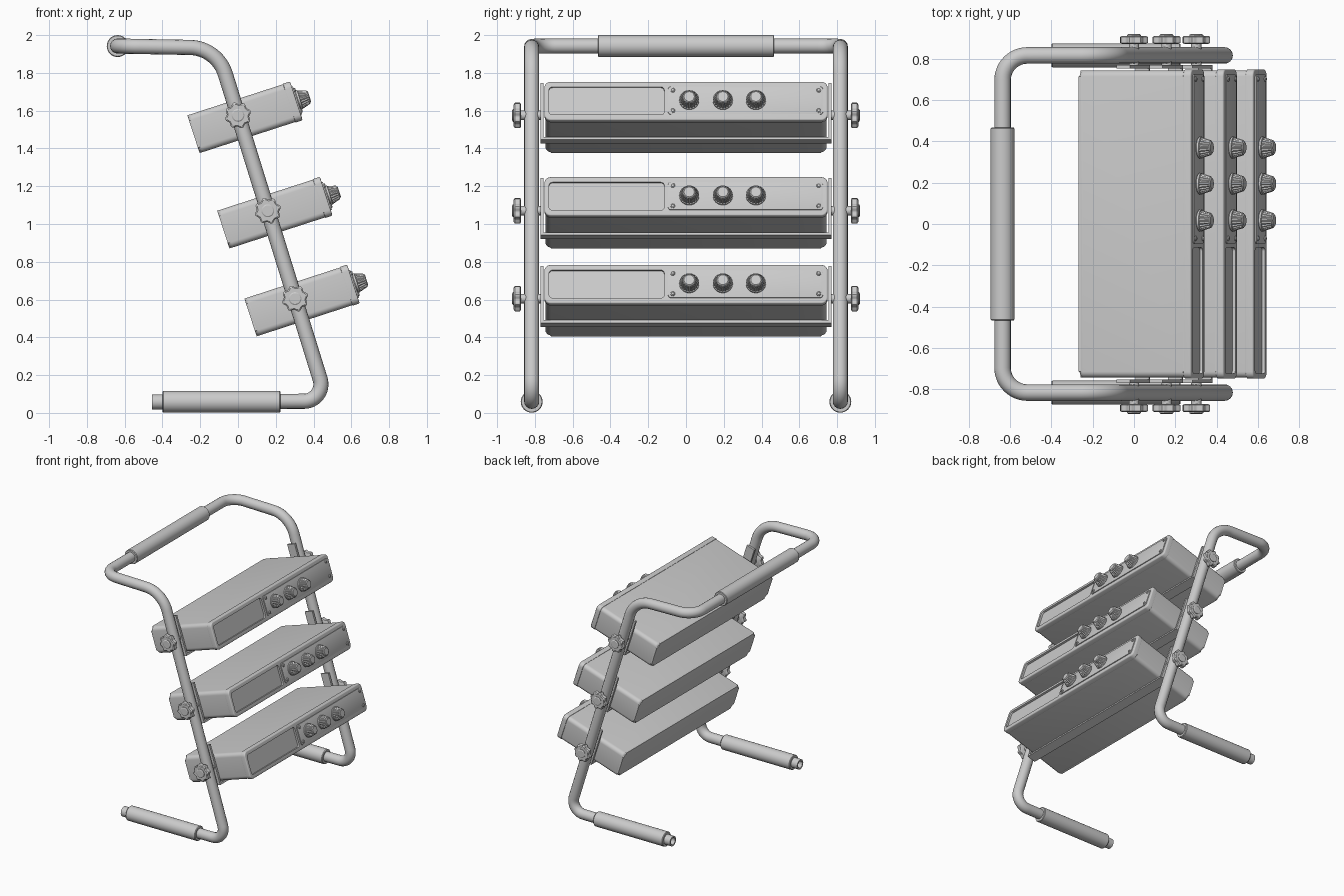
import bpy, bmesh, math
from mathutils import Matrix, Vector

if "Cube" in bpy.data.objects:
    bpy.data.objects.remove(bpy.data.objects["Cube"])

grey = bpy.data.materials.new("plain grey")
grey.diffuse_color = (0.6, 0.6, 0.6, 1)
grey.use_nodes = True
grey.node_tree.nodes["Principled BSDF"].inputs["Base Color"].default_value = grey.diffuse_color
T, R = Matrix.Translation, Matrix.Rotation
ALONG_X = R(math.pi / 2, 4, 'Y')      # local z -> x
ALONG_Y = R(-math.pi / 2, 4, 'X')     # local z -> y


def finish(name, bm, mat=Matrix()):
    bmesh.ops.recalc_face_normals(bm, faces=bm.faces)
    me = bpy.data.meshes.new(name)
    bm.to_mesh(me)
    bm.free()
    me.transform(mat)
    me.materials.append(grey)
    ob = bpy.data.objects.new(name, me)
    bpy.context.collection.objects.link(ob)
    return ob


def smooth(ob, angle=32):
    bpy.ops.object.select_all(action='DESELECT')
    ob.select_set(True)
    bpy.context.view_layer.objects.active = ob
    bpy.ops.object.shade_smooth_by_angle(angle=math.radians(angle))


def slab(name, x0, x1, cy, cz, w, h, r, mat, bev0=0, bev1=0):
    """Rounded rectangle in y-z, extruded along x, with optional end bevels."""
    bm = bmesh.new()
    pts = []
    for q, (sy, sz) in enumerate(((1, 1), (-1, 1), (-1, -1), (1, -1))):
        for i in range(7):
            a = math.pi / 2 * (q + i / 6)
            pts.append((cy + sy * (w / 2 - r) + r * math.cos(a),
                        cz + sz * (h / 2 - r) + r * math.sin(a)))
    rings = [[bm.verts.new((x, y, z)) for y, z in pts] for x in (x0, x1)]
    n = len(pts)
    for i in range(n):
        j = (i + 1) % n
        bm.faces.new((rings[0][i], rings[0][j], rings[1][j], rings[1][i]))
    caps = [bm.faces.new(ring) for ring in rings]
    for k, b in ((0, bev0), (1, bev1)):
        if b:
            bmesh.ops.bevel(bm, geom=list(caps[k].edges), offset=b, segments=4,
                            profile=0.5, affect='EDGES')
    return finish(name, bm, mat)


def turned(name, rings, mat, n=32, lobes=0):
    """Stacked rings (radius, height, lobe depth) around local z."""
    bm = bmesh.new()
    rows = []
    for r, h, d in rings:
        row = []
        for i in range(n):
            a = 2 * math.pi * i / n
            q = r * (1 + d * math.cos(lobes * a))
            row.append(bm.verts.new((q * math.cos(a), q * math.sin(a), h)))
        rows.append(row)
    for a, b in zip(rows, rows[1:]):
        for i in range(n):
            j = (i + 1) % n
            bm.faces.new((a[i], a[j], b[j], b[i]))
    bm.faces.new(rows[0])
    bm.faces.new(rows[-1])
    ob = finish(name, bm, mat)
    smooth(ob)
    return ob


def block(name, lo, hi, mat):
    bm = bmesh.new()
    bmesh.ops.create_cube(bm, size=1)
    lo, hi = Vector(lo), Vector(hi)
    size = hi - lo
    return finish(name, bm, mat @ T((lo + hi) / 2) @ Matrix.Diagonal((*size, 1)))


def rounded_path(corners, radii, steps=12):
    pts = [Vector(corners[0])]
    for i in range(1, len(corners) - 1):
        p = Vector(corners[i])
        a = (Vector(corners[i - 1]) - p).normalized()
        b = (Vector(corners[i + 1]) - p).normalized()
        half = a.angle(b) / 2
        r = radii[i - 1]
        c = p + (a + b).normalized() * (r / math.sin(half))
        s = p + a * (r / math.tan(half)) - c
        axis = a.cross(b)
        turn = math.pi - 2 * half
        e = p + b * (r / math.tan(half)) - c
        sign = 1 if (R(turn, 3, axis) @ s - e).length < 1e-3 else -1
        pts += [c + R(sign * turn * k / steps, 3, axis) @ s for k in range(steps + 1)]
    return pts + [Vector(corners[-1])]


# bent tube frame, one continuous hollow pipe
Y, FZ, TX, TZ = 0.817, 0.058, -0.637, 1.942
side = [(-0.455, -Y, FZ), (0.471, -Y, FZ + 0.004), (-0.11, -Y, 1.932), (TX, -Y, TZ)]
path = rounded_path(side + [(x, -y, z) for x, y, z in reversed(side)],
                    [0.09, 0.2, 0.12, 0.12, 0.2, 0.09])
cu = bpy.data.curves.new("tube_frame", 'CURVE')
cu.dimensions = '3D'
cu.bevel_depth = 0.04
cu.bevel_resolution = 6
sp = cu.splines.new('POLY')
sp.points.add(len(path) - 1)
for p, co in zip(sp.points, path):
    p.co = (*co, 1)
cu.materials.append(grey)
frame = bpy.data.objects.new("tube_frame", cu)
bpy.context.collection.objects.link(frame)
sol = frame.modifiers.new("wall", 'SOLIDIFY')
sol.thickness = 0.012
sol.offset = -1
bpy.context.view_layer.objects.active = frame
frame.select_set(True)
bpy.ops.object.convert(target='MESH')
smooth(bpy.context.view_layer.objects.active, 40)


# handle and foot grips
def grip(name, length, mat):
    turned(name, [(0.04, 0, 0), (0.054, 0, 0), (0.058, 0.005, 0),
                  (0.058, length - 0.005, 0), (0.054, length, 0), (0.04, length, 0)], mat)


grip("handle_grip", 0.934, T((TX, -0.467, TZ)) @ ALONG_Y)
for s in (-1, 1):
    grip("foot_grip", 0.625, T((-0.40, s * Y, FZ + 0.001)) @ ALONG_X)

# three tilted units, each with bracket and clamps
TILT = math.radians(18)
FRONT = 0.262                        # front of bezel in case coordinates
for px, pz in ((0.0, 1.575), (0.158, 1.07), (0.302, 0.605)):
    pivot = T((px, 0, pz)) @ R(-TILT, 4, 'Y')
    case = pivot @ T((0.028, 0, -0.022))
    FRONT = 0.290

    # case body and front bezel with sunken screen
    smooth(slab("case_body", -0.283, 0.252, 0, 0, 1.49, 0.21, 0.03, case, bev0=0.02))
    bezel = slab("front_bezel", 0.25, FRONT, 0, 0, 1.50, 0.216, 0.034, case, 0.004, 0.008)
    cutter = slab("screen_cutter", FRONT - 0.015, FRONT + 0.05, -0.42, 0,
                  0.61, 0.155, 0.018, case)
    cutter.hide_render = True
    mod = bezel.modifiers.new("screen", 'BOOLEAN')
    mod.operation = 'DIFFERENCE'
    mod.solver = 'EXACT'
    mod.object = cutter
    bpy.ops.object.select_all(action='DESELECT')
    bpy.context.view_layer.objects.active = bezel
    bezel.select_set(True)
    bpy.ops.object.convert(target='MESH')
    bezel = bpy.context.view_layer.objects.active
    bpy.data.objects.remove(cutter, do_unlink=True)
    smooth(bezel)

    # control plate, screws and dials
    smooth(slab("control_plate", FRONT - 0.004, FRONT + 0.006, 0.315, 0,
                0.82, 0.155, 0.016, case, bev1=0.002))
    for y in (-0.07, 0.703):
        for z in (-0.057, 0.057):
            turned("plate_screw", [(0.012, 0, 0), (0.012, 0.007, 0), (0.007, 0.011, 0)],
                   case @ T((FRONT + 0.003, y, z)) @ ALONG_X, n=16)
    for y in (0.017, 0.195, 0.37):
        at = case @ T((FRONT + 0.004, y, 0)) @ ALONG_X
        turned("dial_base", [(0.045, 0, 0), (0.053, 0.006, 0), (0.053, 0.016, 0),
                             (0.047, 0.019, 0)], at)
        turned("dial_grip", [(0.048, 0.018, 0.05), (0.035, 0.062, 0.05)], at, n=80, lobes=20)
        turned("dial_cap", [(0.034, 0.06, 0), (0.033, 0.064, 0), (0.027, 0.069, 0)], at)

    # U-shaped bracket strip under and beside the case
    block("bracket_floor", (-0.035, -0.77, -0.146), (0.035, 0.77, -0.131), pivot)
    for s in (-1, 1):
        lo, hi = sorted((s * 0.754, s * 0.771))
        block("bracket_side", (-0.035, lo, -0.146), (0.035, hi, 0.17), pivot)

        # clamp bolt and lobed hand knob
        axis = pivot @ (ALONG_Y if s > 0 else R(math.pi / 2, 4, 'X'))
        turned("clamp_bolt", [(0.025, 0.765, 0), (0.025, 0.88, 0)], axis)
        turned("clamp_knob", [(0.055, 0.873, 0.08), (0.065, 0.878, 0.09), (0.065, 0.906, 0.09),
                              (0.057, 0.912, 0.08)], axis, n=64, lobes=8)
        turned("clamp_cap", [(0.034, 0.91, 0), (0.034, 0.916, 0), (0.028, 0.92, 0)], axis)
